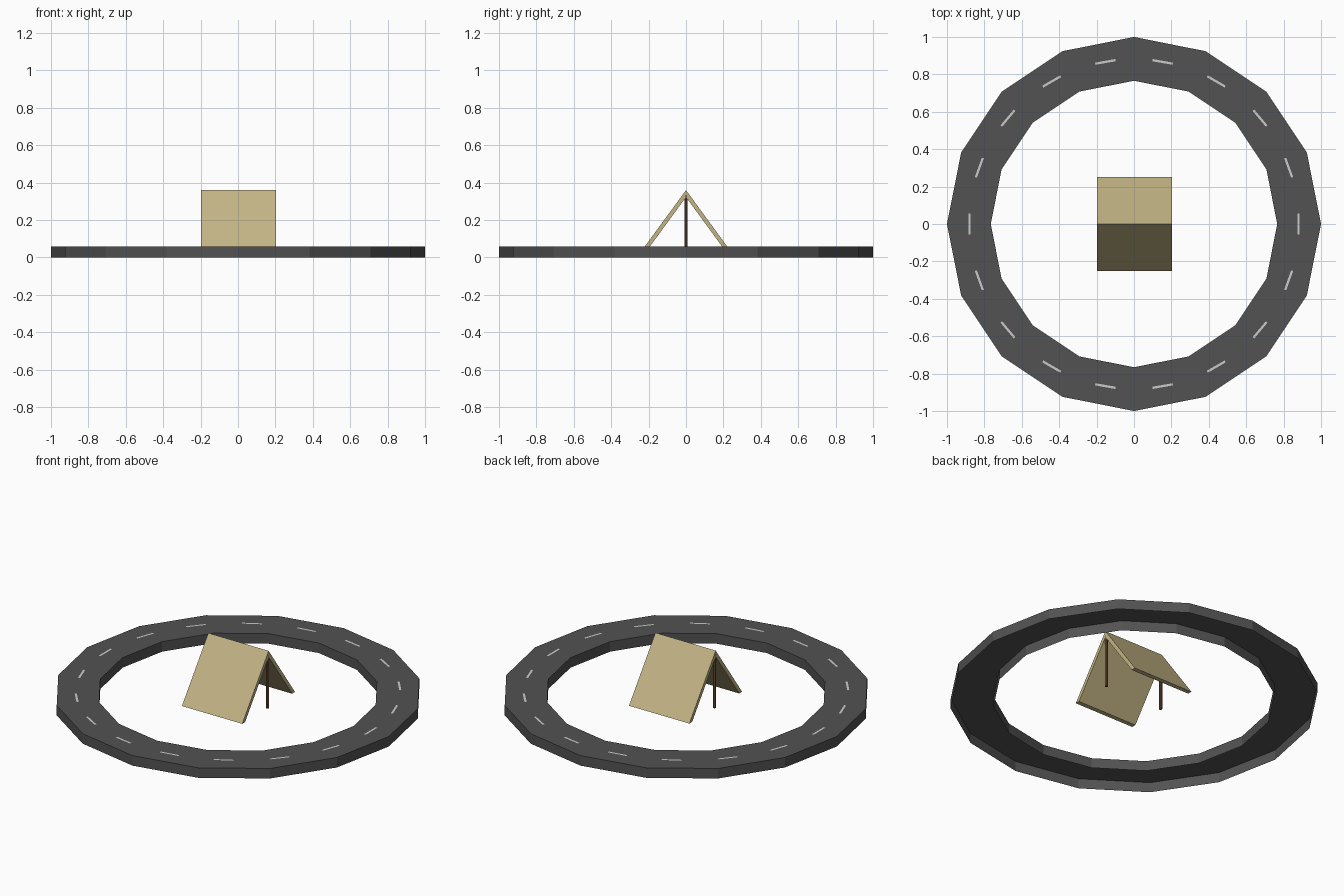
import bpy, bmesh
from math import sin, cos, radians, pi, atan2
from mathutils import Matrix, Vector

if "Cube" in bpy.data.objects:
    bpy.data.objects.remove(bpy.data.objects["Cube"])


def material(name, rgb):
    m = bpy.data.materials.new(name)
    m.diffuse_color = (*rgb, 1)
    m.use_nodes = True
    m.node_tree.nodes["Principled BSDF"].inputs["Base Color"].default_value = m.diffuse_color
    return m


def finish(bm, name, mat, recalc=True):
    if recalc:
        bmesh.ops.recalc_face_normals(bm, faces=bm.faces)
    me = bpy.data.meshes.new(name)
    bm.to_mesh(me)
    bm.free()
    me.materials.append(mat)
    ob = bpy.data.objects.new(name, me)
    bpy.context.collection.objects.link(ob)
    return ob


asphalt = material("asphalt", (0.084, 0.084, 0.084))
paint = material("road_paint", (0.75, 0.75, 0.75))
canvas = material("canvas", (0.55, 0.46, 0.24))
wood = material("wood", (0.19, 0.09, 0.04))

# Road: 16-sided ring, open underneath (outer wall, top, inner wall)
N, R_OUT, R_IN, TOP = 16, 1.0, 0.766, 0.06
section = [(R_OUT, 0), (R_OUT, TOP), (R_IN, TOP), (R_IN, 0)]
bm = bmesh.new()
rings = [[bm.verts.new((r * cos(2 * pi * i / N), r * sin(2 * pi * i / N), z))
          for r, z in section] for i in range(N)]
for i in range(N):
    a, b = rings[i], rings[(i + 1) % N]
    for k in range(3):
        bm.faces.new((a[k], b[k], b[k + 1], a[k + 1]))
finish(bm, "road_ring", asphalt, recalc=False)

# Lane dashes: 18 flat strips along the middle of the road
bm = bmesh.new()
for i in range(18):
    m = (Matrix.Rotation(radians(20 * i), 4, 'Z')
         @ Matrix.Translation((0.88, 0, TOP + 0.001))
         @ Matrix.Diagonal((0.012, 0.11, 1, 1)))
    bmesh.ops.create_grid(bm, x_segments=1, y_segments=1, size=0.5, matrix=m)
finish(bm, "lane_dashes", paint, recalc=False)

# Tent: two sloping slabs meeting at the ridge, cut level at the bottom
APEX, EDGE_Y, BASE, THICK, HALF, MID_X = 0.36, 0.25, 0.018, 0.022, 0.2, 0.003
ang = atan2(APEX - BASE, EDGE_Y)
for side, name in ((-1, "tent_panel_front"), (1, "tent_panel_back")):
    profile = [(0, APEX), (side * EDGE_Y, BASE),
               (side * (EDGE_Y - THICK / sin(ang)), BASE),
               (0, APEX - THICK / cos(ang))]
    bm = bmesh.new()
    f = bm.faces.new([bm.verts.new((MID_X - HALF, y, z)) for y, z in profile])
    ext = bmesh.ops.extrude_face_region(bm, geom=[f])["geom"]
    bmesh.ops.translate(bm, vec=Vector((2 * HALF, 0, 0)),
                        verts=[v for v in ext if isinstance(v, bmesh.types.BMVert)])
    finish(bm, name, canvas)

# Tent poles under each end of the ridge
POLE_BASE, POLE_TOP = 0.016, 0.335
for side, name in ((-1, "tent_pole_left"), (1, "tent_pole_right")):
    bm = bmesh.new()
    bmesh.ops.create_cone(bm, cap_ends=True, segments=8, radius1=0.009, radius2=0.009,
                          depth=POLE_TOP - POLE_BASE,
                          matrix=Matrix.Translation((MID_X + side * 0.192, 0,
                                                     (POLE_BASE + POLE_TOP) / 2)))
    finish(bm, name, wood)
